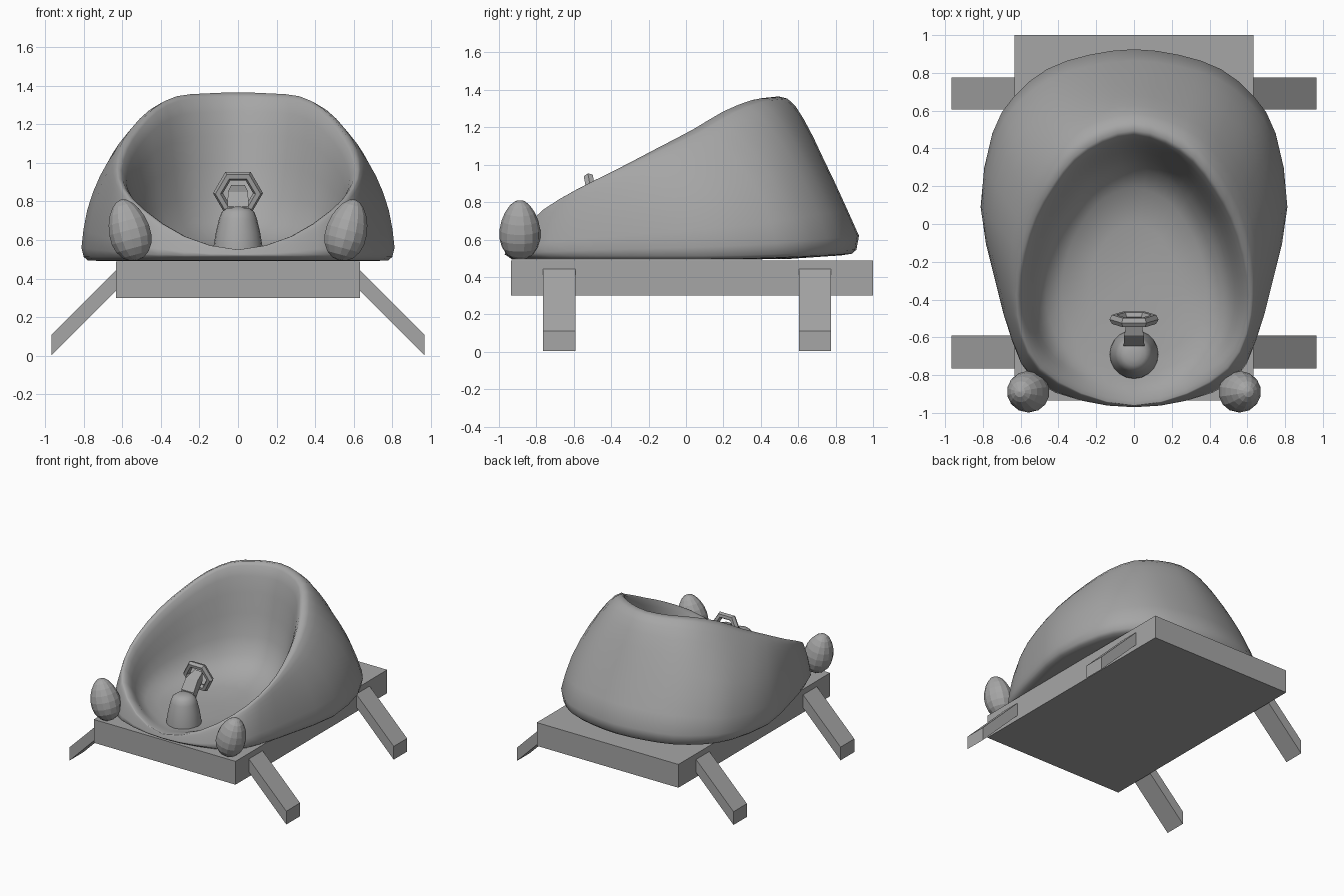
import bpy, bmesh, math
from mathutils import Vector, Matrix

if "Cube" in bpy.data.objects:
    bpy.data.objects.remove(bpy.data.objects["Cube"])

grey = bpy.data.materials.new("plain grey")
grey.diffuse_color = (0.38, 0.38, 0.38, 1)
grey.use_nodes = True
grey.node_tree.nodes["Principled BSDF"].inputs["Base Color"].default_value = grey.diffuse_color


def make(name, bm, smooth=None):
    bmesh.ops.recalc_face_normals(bm, faces=bm.faces)
    me = bpy.data.meshes.new(name)
    bm.to_mesh(me)
    bm.free()
    me.materials.append(grey)
    ob = bpy.data.objects.new(name, me)
    bpy.context.collection.objects.link(ob)
    if smooth:
        bpy.ops.object.select_all(action='DESELECT')
        ob.select_set(True)
        bpy.context.view_layer.objects.active = ob
        bpy.ops.object.shade_smooth_by_angle(angle=math.radians(smooth))
    return ob


def loft(bm, rings, start=None, end=None):
    """Bridge closed rings of points, with optional fan centres at the ends."""
    vr = [[bm.verts.new(p) for p in r] for r in rings]
    n = len(vr[0])
    for a, b in zip(vr, vr[1:]):
        for i in range(n):
            j = (i + 1) % n
            bm.faces.new((a[i], a[j], b[j], b[i]))
    for centre, r in ((start, vr[0]), (end, vr[-1])):
        if centre is not None:
            c = bm.verts.new(centre)
            for i in range(n):
                bm.faces.new((c, r[i], r[(i + 1) % n]))


def closed_spline(half, steps=2):
    """Smooth loop through half a ring (back to front) and its mirror image."""
    pts = [Vector(p) for p in half]
    pts += [Vector((-p.x, p.y, p.z)) for p in pts[-2:0:-1]]
    n, out = len(pts), []
    for i in range(n):
        a, b, c, d = (pts[(i + k) % n] for k in (-1, 0, 1, 2))
        for s in range(steps):
            t = s / steps
            out.append(0.5 * (2 * b + (c - a) * t + (2 * a - 5 * b + 4 * c - d) * t * t
                              + (3 * b - a - 3 * c + d) * t ** 3))
    return out


# Pod: widest outline and opening crest, listed from back to front
outline = closed_spline([
    (0, .925, .62), (.24, .895, .62), (.46, .82, .61), (.635, .675, .60),
    (.75, .48, .58), (.812, .09, .56), (.735, -.30, .55), (.645, -.62, .54),
    (.53, -.83, .53), (.28, -.935, .52), (0, -.97, .52)])
crest = closed_spline([
    (0, .495, 1.365), (.17, .45, 1.36), (.32, .35, 1.345), (.435, .20, 1.285),
    (.525, .04, 1.19), (.59, -.16, 1.085), (.62, -.38, .97), (.595, -.58, .87),
    (.495, -.76, .76), (.28, -.895, .62), (0, -.96, .55)])
floor_c = Vector((0, -.30, .54))


def between(a, b, u, v):
    return Vector((a.x + (b.x - a.x) * u, a.y + (b.y - a.y) * u, a.z + (b.z - a.z) * v))


rings = []
# underside, rolled under at the edge
for k, lift in ((.6, 0), (.9, 0), (.96, .002), (.985, .02)):
    rings.append([Vector((p.x * k, p.y * k, .492 + lift + .042 * max(0, p.y) ** 2 * k ** 4))
                  for p in outline])
rings.append(outline)
# outer wall, rising to the crest, fuller along the sides
for u, v in ((.86, .82), (.71, .63), (.56, .45), (.43, .29), (.31, .16), (.21, .07), (.11, .015)):
    ring = []
    for c, o in zip(crest, outline):
        fuller = .17 * math.sin(math.pi * v) * (o.x / .81) ** 2
        ring.append(between(c, o, u + fuller, v))
    rings.append(ring)
rings.append(crest)
# inner wall, dropping steeply to the seat floor
for u, v in ((.03, .03), (.065, .12), (.1, .27), (.135, .46), (.18, .66),
             (.25, .82), (.38, .93), (.62, .99)):
    rings.append([between(c, floor_c, u, v) for c in crest])
bm = bmesh.new()
loft(bm, rings, (0, 0, .492), floor_c)
make("pod_shell", bm, 80)

# Platform
bm = bmesh.new()
bmesh.ops.create_cube(bm, size=1, matrix=Matrix.Translation((0, .0325, .394))
                      @ Matrix.Diagonal((1.265, 1.935, .188, 1)))
make("platform", bm)

# Four splayed legs
for side, s in (("left", -1), ("right", 1)):
    for end, y0, y1 in (("front", -.765, -.59), ("rear", .605, .775)):
        bm = bmesh.new()
        prof = [(.60, .37), (.967, .003), (.967, .11), (.60, .475)]
        loops = [[bm.verts.new((s * x, y, z)) for x, z in prof] for y in (y0, y1)]
        bm.faces.new(loops[0])
        bm.faces.new(loops[1])
        for i in range(4):
            j = (i + 1) % 4
            bm.faces.new((loops[0][i], loops[0][j], loops[1][j], loops[1][i]))
        make(f"{end}_{side}_leg", bm)

# Egg-shaped faceted headlamps, leaning outward
for side, s in (("left", -1), ("right", 1)):
    bm = bmesh.new()
    bmesh.ops.create_uvsphere(bm, u_segments=14, v_segments=10, radius=1)
    for v in bm.verts:
        taper = 1 - .16 * v.co.z
        v.co = Vector((v.co.x * .109 * taper, v.co.y * .109 * taper, v.co.z * .163))
    bm.transform(Matrix.Translation((s * .565, -.888, .652))
                 @ Matrix.Rotation(s * math.radians(15), 4, 'Y'))
    make(f"{side}_headlamp", bm)

# Rounded steering post
bm = bmesh.new()
prof = [(.13, .50), (.128, .56), (.115, .64), (.098, .71), (.085, .745), (.06, .765), (.03, .772)]
loft(bm, [[(r * math.cos(a * math.tau / 20), -.69 + r * math.sin(a * math.tau / 20), z)
           for a in range(20)] for r, z in prof], (0, -.69, .5), (0, -.69, .774))
make("steering_post", bm, 50)

# Stalk from post to wheel
bm = bmesh.new()
ends = []
for w, y, z, h in ((.055, -.645, .725, .05), (.052, -.59, .80, .05), (.035, -.50, .85, .035)):
    ends.append([(-w, y, z - h), (w, y, z - h), (w, y, z + h), (-w, y, z + h)])
loft(bm, ends, (0, -.645, .725), (0, -.50, .85))
make("steering_stalk", bm)

# Six-sided wheel
bm = bmesh.new()
tilt = Matrix.Translation((0, -.505, .843)) @ Matrix.Rotation(math.radians(100), 4, 'X')
tube = []
for i in range(7):
    a = i * math.tau / 6
    tube.append([tilt @ Vector(((.104 + .026 * math.cos(b)) * math.cos(a),
                                (.104 + .026 * math.cos(b)) * math.sin(a),
                                .028 * math.sin(b)))
                 for b in (k * math.tau / 6 for k in range(6))])
loft(bm, tube)
bmesh.ops.remove_doubles(bm, verts=bm.verts, dist=1e-4)
make("steering_wheel", bm)
